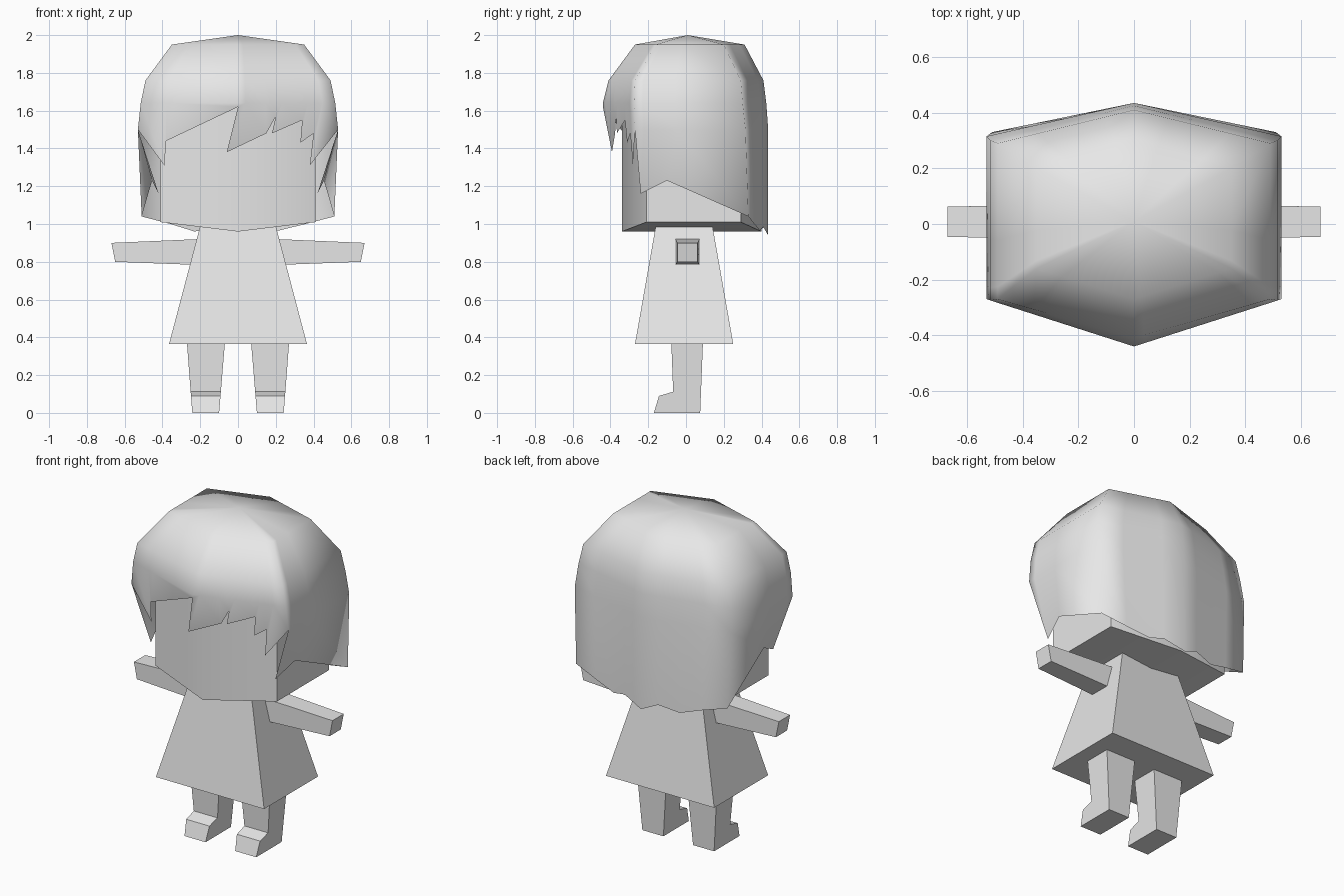
import bpy
import bmesh
from math import radians
from mathutils import Vector

cube = bpy.data.objects.get("Cube")
if cube:
    bpy.data.objects.remove(cube, do_unlink=True)

COLOUR = (0.8, 0.8, 0.8, 1.0)
grey = bpy.data.materials.new("light grey")
grey.use_nodes = True
grey.diffuse_color = COLOUR
grey.node_tree.nodes["Principled BSDF"].inputs["Base Color"].default_value = COLOUR


def finish(name, bm, angle=None):
    """Turn a bmesh into a named, coloured object; no angle means fully smooth."""
    bmesh.ops.remove_doubles(bm, verts=bm.verts, dist=0.0005)
    bmesh.ops.recalc_face_normals(bm, faces=bm.faces)
    mesh = bpy.data.meshes.new(name)
    bm.to_mesh(mesh)
    bm.free()
    mesh.materials.append(grey)
    obj = bpy.data.objects.new(name, mesh)
    bpy.context.collection.objects.link(obj)
    bpy.ops.object.select_all(action="DESELECT")
    obj.select_set(True)
    bpy.context.view_layer.objects.active = obj
    if angle is None:
        bpy.ops.object.shade_smooth()
    else:
        bpy.ops.object.shade_smooth_by_angle(angle=radians(angle))


def bridge(bm, rows):
    """Join successive closed rings of vertices with quads."""
    for a, b in zip(rows, rows[1:]):
        for i in range(len(a)):
            j = (i + 1) % len(a)
            bm.faces.new((a[i], a[j], b[j], b[i]))


def loft(name, rings, angle):
    """Capped solid through matching rings of points."""
    bm = bmesh.new()
    rows = [[bm.verts.new(p) for p in ring] for ring in rings]
    bridge(bm, rows)
    bm.faces.new(rows[0])
    bm.faces.new(rows[-1])
    finish(name, bm, angle)


def rect(x0, x1, y0, y1, z):
    return [(x0, y0, z), (x1, y0, z), (x1, y1, z), (x0, y1, z)]


def mix(a, b, t):
    return a + (b - a) * t


# Dress
loft("dress", [rect(-.365, .365, -.27, .25, .365),
               rect(-.2, .2, -.16, .14, .99)], 20)

# Arms and legs
leg_profile = [(-.078, .38), (.09, .38), (.075, 0),
               (-.17, 0), (-.143, .09), (-.068, .112)]
for side, s in (("left", 1), ("right", -1)):
    arm = []
    for x_low, x_high, half, low, high in ((.18, .16, .065, .782, .922),
                                           (.65, .67, .054, .80, .90)):
        arm.append([(s * x_low, .008 - half, low), (s * x_low, .008 + half, low),
                    (s * x_high, .008 + half, high), (s * x_high, .008 - half, high)])
    loft(side + "_arm", arm, 20)
    inner = [(s * mix(.10, .07, z / .365), y, z) for y, z in leg_profile]
    outer = [(s * mix(.242, .27, z / .365), y, z) for y, z in leg_profile]
    loft(side + "_leg", [inner, outer], 15)

# Head: six-sided block with a shallow keel underneath
outline = [(-.41, -.21), (0, -.34), (.41, -.21), (.41, .29), (0, .40), (-.41, .29)]
bm = bmesh.new()
rows = [[bm.verts.new((x, y, .96 if x == 0 else 1.01)) for x, y in outline],
        [bm.verts.new((x, y, 1.7)) for x, y in outline]]
bridge(bm, rows)
bm.faces.new(rows[1])
low = rows[0]
bm.faces.new((low[0], low[1], low[4], low[5]))
bm.faces.new((low[1], low[2], low[3], low[4]))
finish("head", bm, 50)

# Hair: hexagonal rings (z, half width, front corner, front, back corner, back)
LEVELS = [(1.95, .35, -.16, -.27, .20, .31),
          (1.76, .49, -.27, -.41, .29, .41),
          (1.64, .515, -.275, -.44, .30, .425),
          (1.50, .53, -.27, -.43, .315, .435)]


def on_front(level, u):
    z, w, corner, middle, _, _ = level
    return Vector((w * u, mix(middle, corner, abs(u)), z))


def on_back(level, u):
    z, w, _, _, corner, middle = level
    return Vector((w * u, mix(middle, corner, abs(u)), z))


def on_side(level, s, v):
    z, w, front, _, back, _ = level
    return Vector((s * w, mix(front, back, v), z))


columns = []

# Jagged fringe across the face
fringe = [(-.53, 1.5), (-.39, 1.31), (-.38, 1.44), (0, 1.62), (-.06, 1.38),
          (.15, 1.48), (.2, 1.57), (.18, 1.48), (.34, 1.55), (.33, 1.43),
          (.40, 1.48), (.38, 1.31), (.53, 1.5)]
root = -1
for x, z in fringe:
    root = max(root + .04, x)
    tip = Vector((x, -.44 + .32 * abs(x) + .12 * (1.62 - z), z))
    if abs(x) == .53:
        tip = on_front(LEVELS[3], x / .53)
    columns.append([on_front(lv, root / .53) for lv in LEVELS[:3]] + [tip, tip])

# Side locks: position along the side, then the tip
locks = [(.08, (.42, -.24, 1.16)), (.38, (.455, -.10, 1.23))]


def side_columns(s):
    return [[on_side(lv, s, v) for lv in LEVELS] + [Vector((s * x, y, z))]
            for v, (x, y, z) in locks]


columns += side_columns(1)

# Back with an uneven hem
hem = [(1, 1.04), (.7, 1.0), (.42, .965), (.25, .985), (0, .94),
       (-.2, .985), (-.45, .96), (-.7, 1.0), (-1, 1.04)]
for u, z in hem:
    tip = Vector((.51 * u, mix(.435, .33, abs(u)), z))
    columns.append([on_back(lv, u) for lv in LEVELS] + [tip])
columns += side_columns(-1)[::-1]

bm = bmesh.new()
rows = [[bm.verts.new(c[k]) for c in columns] for k in range(5)]
bridge(bm, rows)
crown = bm.verts.new((0, .01, 2.0))
top = rows[0]
for i in range(len(top)):
    bm.faces.new((crown, top[i], top[(i + 1) % len(top)]))
bmesh.ops.dissolve_degenerate(bm, dist=0.0005, edges=bm.edges)
finish("hair", bm)
